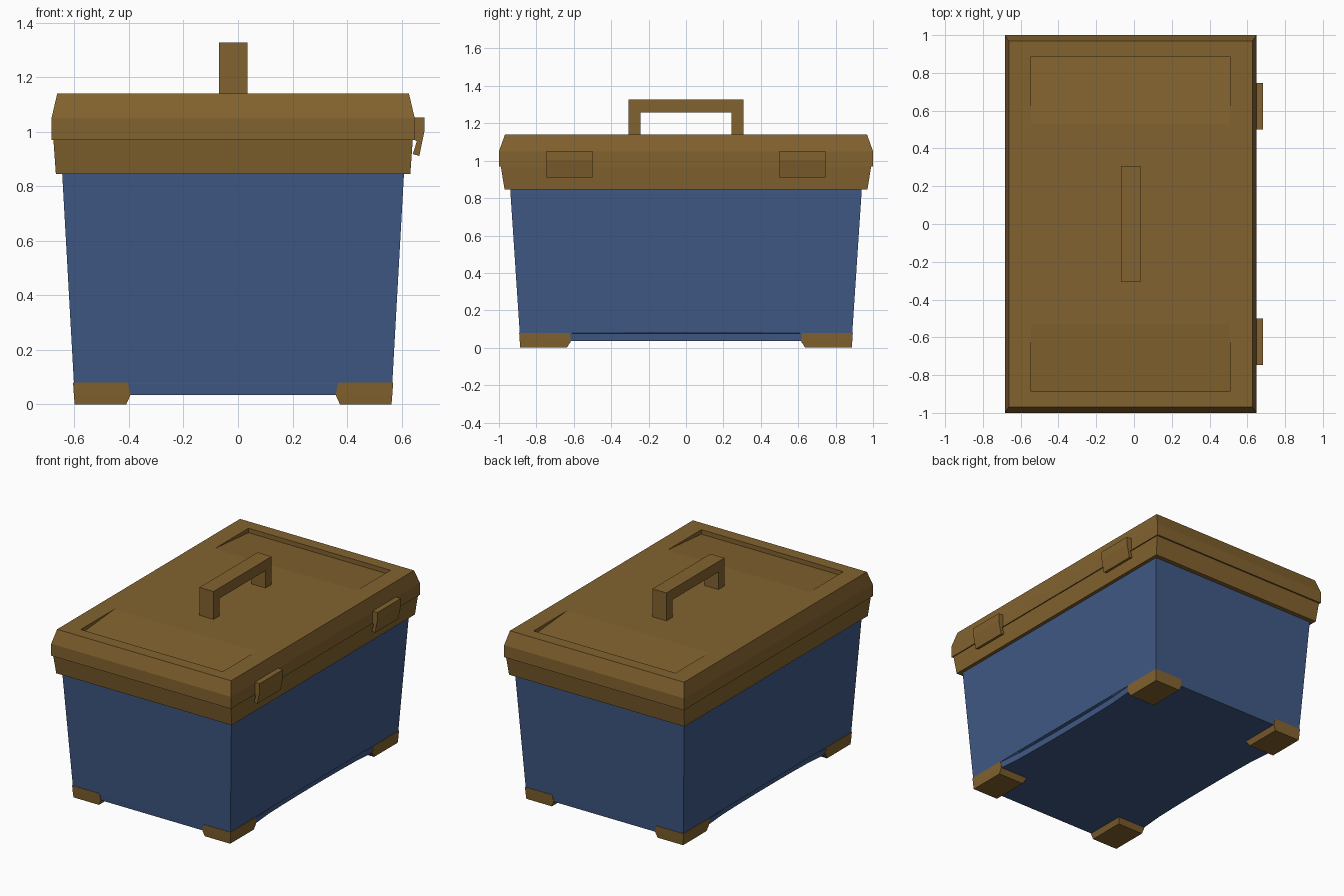
import bpy, bmesh, math

if "Cube" in bpy.data.objects:
    bpy.data.objects.remove(bpy.data.objects["Cube"])

CX = -0.018  # box centre in x (latches stick out on +x)

def material(name, rgb):
    m = bpy.data.materials.new(name)
    m.diffuse_color = (*rgb, 1)
    m.use_nodes = True
    m.node_tree.nodes["Principled BSDF"].inputs["Base Color"].default_value = m.diffuse_color
    return m

BROWN = material("brown_plastic", (0.225, 0.123, 0.028))
BLUE = material("blue_plastic", (0.050, 0.100, 0.235))

def finish(name, bm, mat, x=CX):
    bmesh.ops.remove_doubles(bm, verts=bm.verts, dist=1e-5)
    bmesh.ops.recalc_face_normals(bm, faces=bm.faces)
    me = bpy.data.meshes.new(name)
    bm.to_mesh(me)
    bm.free()
    me.materials.append(mat)
    ob = bpy.data.objects.new(name, me)
    ob.location.x = x
    bpy.context.collection.objects.link(ob)
    return ob

def loft(rings, cap_top=True):
    """Join stacked rings of points with quads; returns bmesh and last ring."""
    bm = bmesh.new()
    vs = [[bm.verts.new(p) for p in r] for r in rings]
    n = len(vs[0])
    for a, b in zip(vs, vs[1:]):
        for i in range(n):
            bm.faces.new((a[i], a[(i + 1) % n], b[(i + 1) % n], b[i]))
    bm.faces.new(vs[0])
    if cap_top:
        bm.faces.new(vs[-1])
    return bm, vs[-1]

def rect(hx, hy, z):
    return [(-hx, -hy, z), (hx, -hy, z), (hx, hy, z), (-hx, hy, z)]

# Body: tapered tub with shallow bowed recess low on both long sides
def body_ring(hx, hy, z, inset):
    ys = [-0.61 + 1.22 * i / 8 for i in range(9)]
    right = [(hx - inset * math.sqrt(max(0, 1 - (y / 0.61) ** 2)), y, z) for y in ys]
    left = [(-x, y, z) for x, y, z in reversed(right)]
    return [(-hx, -hy, z), (hx, -hy, z)] + right + [(hx, hy, z), (-hx, hy, z)] + left

bm, _ = loft([body_ring(0.581, 0.886, 0.035, 0.02), body_ring(0.584, 0.889, 0.075, 0.02),
              body_ring(0.584, 0.889, 0.08, 0), body_ring(0.627, 0.94, 0.85, 0)])
finish("body", bm, BLUE)

# Rim band under the lid
bm, _ = loft([rect(0.65, 0.97, 0.845), rect(0.659, 0.99, 0.97)])
finish("rim", bm, BROWN)

# Lid with two sloping recesses in its top
T, PX, PY, PM, DEPTH = 1.14, 0.526, 0.888, 0.53, 0.03
bm, o = loft([rect(0.666, 1.0, 0.97), rect(0.666, 1.0, 1.05), rect(0.645, 0.968, T)], False)
L, R = ([bm.verts.new((s * PX, y, T)) for y in (-PY, -PM, PM, PY)] for s in (-1, 1))
bm.faces.new((o[0], o[1], R[0], L[0]))
bm.faces.new((o[2], o[3], L[3], R[3]))
bm.faces.new([o[1], o[2]] + R[::-1])
bm.faces.new([o[3], o[0]] + L)
bm.faces.new((L[1], R[1], R[2], L[2]))
for e, m in ((0, 1), (3, 2)):
    dl, dr = (bm.verts.new((v.co.x, v.co.y, T - DEPTH)) for v in (L[e], R[e]))
    bm.faces.new((L[e], R[e], dr, dl))
    bm.faces.new((dl, dr, R[m], L[m]))
    bm.faces.new((L[e], dl, L[m]))
    bm.faces.new((R[e], dr, R[m]))
finish("lid", bm, BROWN, CX)

def extrude(name, axis_pts, d0, d1, place):
    """Closed profile swept between d0 and d1."""
    bm, _ = loft([[place(a, b, d) for a, b in axis_pts] for d in (d0, d1)])
    return finish(name, bm, BROWN, 0)

# Handle arch
extrude("handle", [(-0.307, 1.13), (-0.307, 1.327), (0.307, 1.327), (0.307, 1.13),
                   (0.243, 1.13), (0.243, 1.257), (-0.243, 1.257), (-0.243, 1.13)],
        -0.07, 0.034, lambda a, b, d: (d, a, b))

# Two latches on the +x side
latch = [(0.635, 1.052), (0.684, 1.052), (0.684, 1.003), (0.665, 0.911),
         (0.641, 0.918), (0.656, 0.965), (0.635, 0.975)]
for side, y in (("front", -0.747), ("back", 0.499)):
    extrude("latch_" + side, latch, y, y + 0.248, lambda a, b, d: (a, d, b))

# Four corner feet
def foot_ring(x0, x1, y0, y1, z, sx, sy):
    return [(sx * x, sy * y, z) for x, y in ((x0, y0), (x1, y0), (x1, y1), (x0, y1))]

for sx, sn in ((-1, "left"), (1, "right")):
    for sy, fn in ((-1, "front"), (1, "back")):
        bm, _ = loft([foot_ring(0.392, 0.581, 0.637, 0.886, 0, sx, sy),
                      foot_ring(0.376, 0.584, 0.615, 0.889, 0.035, sx, sy),
                      foot_ring(0.386, 0.587, 0.62, 0.892, 0.08, sx, sy)])
        finish("foot_%s_%s" % (fn, sn), bm, BROWN)
